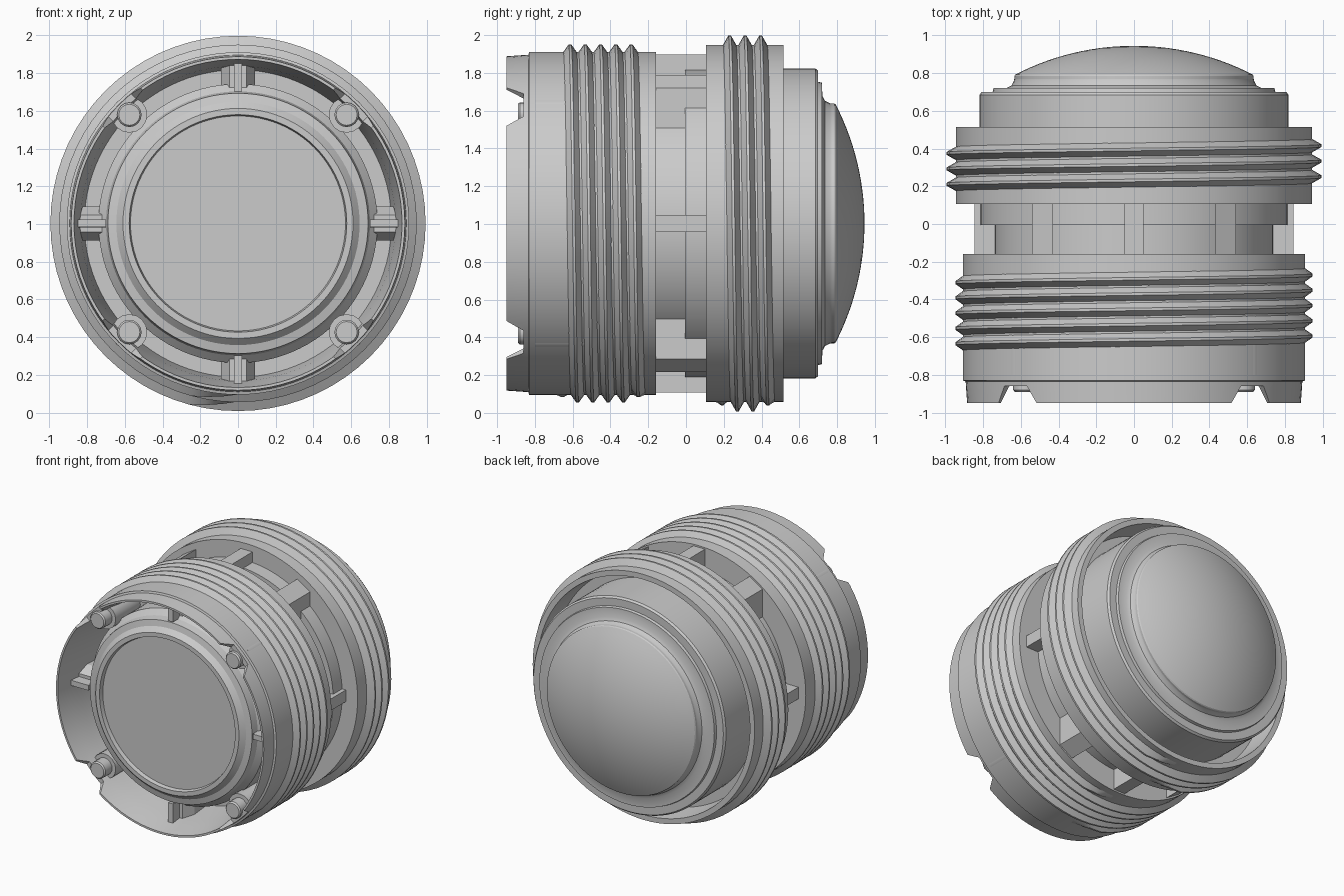
import bpy, bmesh, math
from mathutils import Vector

if "Cube" in bpy.data.objects:
    bpy.data.objects.remove(bpy.data.objects["Cube"])

C = 1.003      # height of the barrel axis
SEG = 96


def finish(name, bm, smooth=True):
    bmesh.ops.recalc_face_normals(bm, faces=bm.faces[:])
    me = bpy.data.meshes.new(name)
    bm.to_mesh(me)
    bm.free()
    ob = bpy.data.objects.new(name, me)
    bpy.context.collection.objects.link(ob)
    if smooth:
        bpy.ops.object.select_all(action='DESELECT')
        ob.select_set(True)
        bpy.context.view_layer.objects.active = ob
        bpy.ops.object.shade_smooth_by_angle(angle=math.radians(28))
    return ob


def polar(r, y, a):
    return Vector((r * math.cos(a), y, C + r * math.sin(a)))


def lathe(name, prof, closed=False):
    """Revolve (radius, y) points about the barrel axis; open profiles start/end at radius 0."""
    bm = bmesh.new()
    rings = []
    for r, y in prof:
        if r < 1e-5:
            rings.append([bm.verts.new((0, y, C))] * SEG)
        else:
            rings.append([bm.verts.new(polar(r, y, 2 * math.pi * i / SEG)) for i in range(SEG)])
    pairs = list(zip(rings, rings[1:])) + ([(rings[-1], rings[0])] if closed else [])
    for p, q in pairs:
        for i in range(SEG):
            j = (i + 1) % SEG
            bm.faces.new(dict.fromkeys((p[i], p[j], q[j], q[i])))
    return finish(name, bm)


def prism(name, pts, vec):
    """Extrude a flat polygon along a vector."""
    bm = bmesh.new()
    a = [bm.verts.new(p) for p in pts]
    b = [bm.verts.new(Vector(p) + Vector(vec)) for p in pts]
    bm.faces.new(a)
    bm.faces.new(b[::-1])
    n = len(a)
    for i in range(n):
        bm.faces.new((a[i], b[i], b[(i + 1) % n], a[(i + 1) % n]))
    return finish(name, bm, False)


def radial_prism(name, ang, uy, r0, r1):
    """Polygon in (tangent, y), extruded radially from r0 to r1."""
    out = Vector((math.cos(ang), 0, math.sin(ang)))
    tan = Vector((-math.sin(ang), 0, math.cos(ang)))
    pts = [Vector((0, y, C)) + out * r0 + tan * u for u, y in uy]
    return prism(name, pts, out * (r1 - r0))


def thread(name, root, crest, y0, pitch, turns):
    """Helical ridge starting at the underside."""
    bm = bmesh.new()
    n = int(turns * 72)
    prev = None
    for i in range(n + 1):
        a = -math.pi / 2 - 2 * math.pi * i / 72
        y = y0 + pitch * i / 72
        k = min(1, i / 3, (n - i) / 3)
        top = root + (crest - root) * max(k, 0.02)
        sec = [(root - .02, -.036), (root, -.036), (top, -.007),
               (top, .007), (root, .036), (root - .02, .036)]
        ring = [bm.verts.new(polar(r, y + d, a)) for r, d in sec]
        if prev:
            for s in range(6):
                t = (s + 1) % 6
                bm.faces.new((prev[s], prev[t], ring[t], ring[s]))
        else:
            bm.faces.new(ring)
        prev = ring
    bm.faces.new(prev[::-1])
    return finish(name, bm)


# front threaded sleeve with an open cavity
sleeve = lathe("front_sleeve", [
    (.87, -.95), (.885, -.95), (.893, -.835), (.908, -.83), (.908, -.16),
    (.70, -.16), (.70, -.50), (.815, -.50), (.835, -.72), (.85, -.83)], closed=True)
thread("front_thread", .907, .948, -.655, .081, 5)

# four tapered notches in the sleeve's front edge
for q in range(4):
    a = math.pi / 4 + q * math.pi / 2
    cut = radial_prism("notch_cutter", a, [(-.155, -.97), (.155, -.97), (.085, -.86), (-.085, -.86)], .72, 1.05)
    cut.hide_render = True
    cut.hide_set(True)
    m = sleeve.modifiers.new("notch", 'BOOLEAN')
    m.operation = 'DIFFERENCE'
    m.solver = 'EXACT'
    m.object = cut

# inner core: front window with rim, neck and flange
lathe("inner_core", [
    (0, -.83), (.57, -.83), (.577, -.86), (.61, -.86), (.645, -.825), (.69, -.815),
    (.70, -.76), (.74, -.72), (.74, -.005), (.815, -.005), (.815, .15), (0, .15)])

# locating pins on their bosses, and spokes across the cavity
for q in range(4):
    a = math.pi / 4 + q * math.pi / 2
    bm = bmesh.new()
    px, pz = .815 * math.cos(a), .815 * math.sin(a)
    levels = [(.095, -.48), (.095, -.80), (.065, -.80), (.065, -.88), (.056, -.89)]
    rings = [[bm.verts.new((px + r * math.cos(t * math.pi / 8), y, C + pz + r * math.sin(t * math.pi / 8)))
              for t in range(16)] for r, y in levels]
    for lo, hi in zip(rings, rings[1:]):
        for t in range(16):
            bm.faces.new((lo[t], lo[(t + 1) % 16], hi[(t + 1) % 16], hi[t]))
    bm.faces.new(rings[0])
    bm.faces.new(rings[-1])
    finish("locating_pin", bm)

    b = q * math.pi / 2
    radial_prism("cavity_spoke", b, [(-.09, -.49), (.09, -.49), (.09, -.66), (.045, -.74),
                                     (-.045, -.74), (-.09, -.66)], .72, .84)
    radial_prism("spoke_ridge", b, [(-.025, -.5), (.025, -.5), (.02, -.82), (-.02, -.82)], .70, .86)

# ribs bridging the gap between the two threaded parts
def rib(pts):
    prism("bridge_rib", [(x, -.18, C + z) for x, z in pts], (0, .30, 0))

for s in (-1, 1):
    rib([(-.05, s * .65), (.05, s * .65), (.05, s * .895), (-.05, s * .895)])
    rib([(s * .65, -.045), (s * .845, -.045), (s * .845, .045), (s * .65, .045)])
    for t in (-1, 1):
        rib([(s * .43, t * .40), (s * .54, t * .40), (s * .54, t * .718), (s * .43, t * .787)])

# rear threaded ring with a groove behind its wall
lathe("rear_ring", [
    (.70, .105), (.945, .105), (.945, .515), (.905, .515), (.89, .32), (.70, .32)], closed=True)
thread("rear_thread", .944, .995, .19, .082, 3)

# collar, stepped seat and domed lens
lathe("rear_collar", [
    (0, .14), (.82, .14), (.82, .685), (.808, .70), (.75, .70), (.745, .72),
    (.675, .722), (.65, .735), (.637, .76), (.635, .77), (0, .77)])
R = (.635 ** 2 + .155 ** 2) / (2 * .155)
amax = math.asin(.63 / R)
dome = [(R * math.sin(amax * i / 14), .945 - R + R * math.cos(amax * i / 14)) for i in range(15)]
lathe("lens_dome", dome + [(.635, .785), (.635, .75), (0, .75)])
